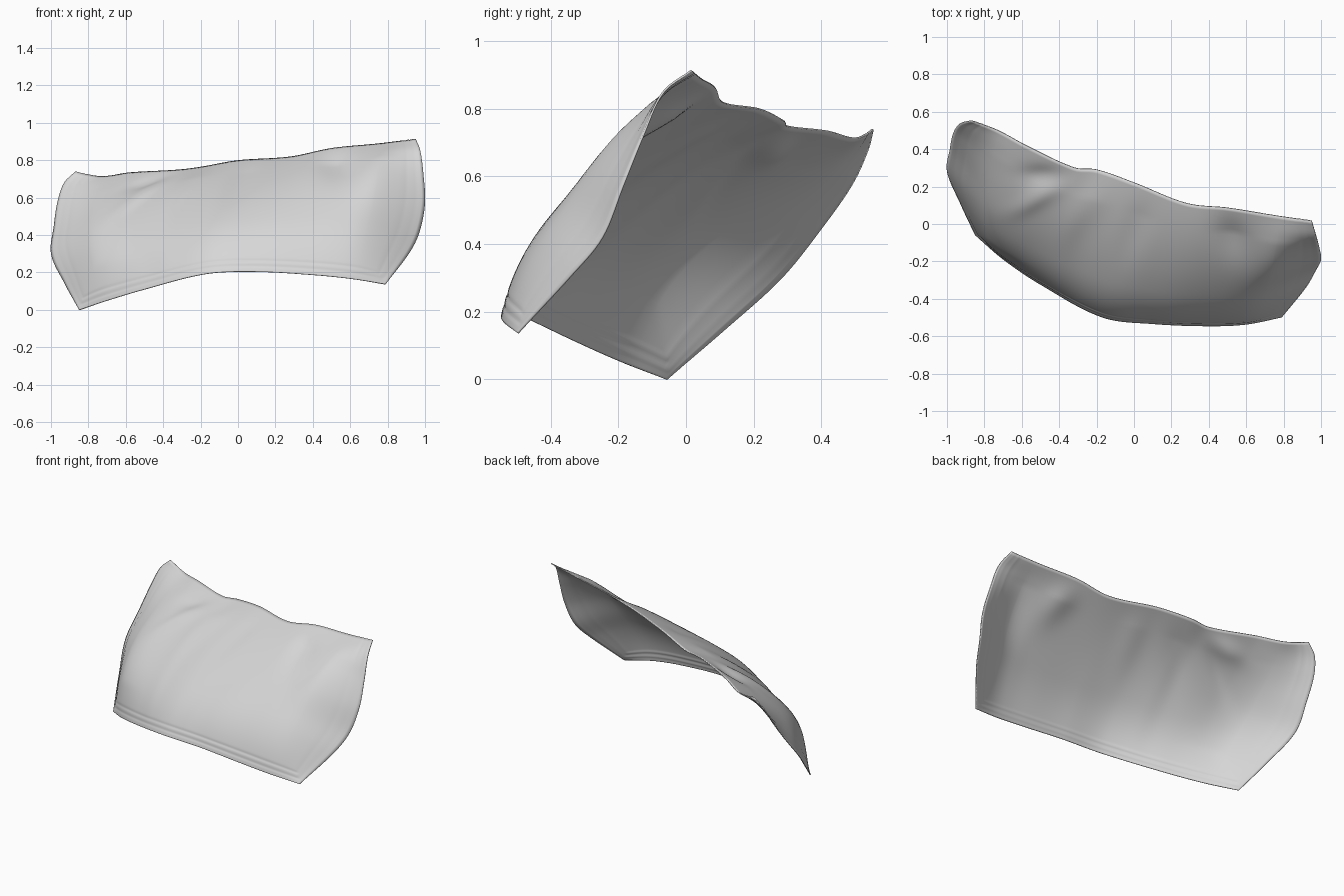
import bpy, bmesh, math
from mathutils import Vector
from mathutils.geometry import interpolate_bezier

if "Cube" in bpy.data.objects:
    bpy.data.objects.remove(bpy.data.objects["Cube"])

# Boundary curves of the cloth panel
BOTTOM = [(-.85, -.06, .0), (-.7, -.19, .05), (-.5, -.325, .11), (-.17, -.5, .193),
          (.1, -.535, .204), (.4, -.547, .187), (.6, -.538, .167), (.79, -.5, .138)]
TOP = [(-.87, .55, .74), (-.73, .5, .715), (-.58, .42, .735), (-.32, .3, .75),
       (-.2, .29, .765), (0, .22, .80), (.28, .11, .82), (.5, .085, .865),
       (.75, .045, .89), (.95, .015, .915)]
LEFT = [(-.85, -.06, .0), (-.93, .11, .145), (-1, .28, .3), (-.985, .4, .45),
        (-.965, .49, .58), (-.93, .535, .68), (-.87, .55, .74)]
RIGHT = [(.79, -.5, .138), (.92, -.34, .31), (.972, -.25, .42), (1, -.19, .57),
         (.992, -.13, .72), (.975, -.07, .85), (.95, .015, .915)]


def sampler(points):
    """Smooth curve through the points, evaluated by arc length 0..1."""
    p = [Vector(q) for q in points]
    p = [2 * p[0] - p[1]] + p + [2 * p[-1] - p[-2]]
    dense = []
    for a, b, c, d in zip(p, p[1:], p[2:], p[3:]):
        k = (c - b).length / 3
        t0 = (c - a).normalized() * k
        t1 = (d - b).normalized() * k
        dense += interpolate_bezier(b, b + t0, c - t1, c, 16)[:-1]
    dense.append(p[-2])
    run = [0]
    for a, b in zip(dense, dense[1:]):
        run.append(run[-1] + (b - a).length)

    def at(t):
        s = t * run[-1]
        i = 0
        while i < len(run) - 2 and run[i + 1] < s:
            i += 1
        return dense[i].lerp(dense[i + 1], (s - run[i]) / (run[i + 1] - run[i]))
    return at


bottom, top, left, right = map(sampler, (BOTTOM, TOP, LEFT, RIGHT))
OUT = Vector((-.25, -.69, .68))

# Soft folds: u, v, angle, half length, half width, height
FOLDS = [(.22, .72, .9, .22, .05, .015), (.24, .9, .6, .16, .06, -.025),
         (.37, .8, 1.2, .25, .09, .014), (.52, .75, 1.4, .25, .08, -.01),
         (.79, .84, 1.9, .18, .09, -.022),
         # Fuller lobes beside the two side hems
         (.11, .42, 1.5, .34, .2, .034), (.93, .68, 1.5, .28, .13, .028)]


def seam(d):
    """Hem relief: two stitched grooves parallel to the edge."""
    return sum(-.003 * math.exp(-((d - c) / .007) ** 2) for c in (.03, .06))


def surface(u, v):
    b, t = bottom(u), top(u)
    p = b.lerp(t, v)
    # Side edges bow outwards and blend into the panel
    for edge, e, d in ((left, LEFT, u), (right, RIGHT, 1 - u)):
        w = max(0, 1 - d / .19) ** 2
        if w:
            p += (edge(v) - Vector(e[0]).lerp(Vector(e[-1]), v)) * w
    # Overall bulge, full just inside the hem
    side = 1 - max(0, 1 - min(u, 1 - u) / .13) ** 2.2
    rise = (1 - (1 - min(1, v / .38)) ** 2.3) * (1 - max(0, (v - .38) / .62) ** 2)
    h = .095 * side * rise
    fade = min(1, u * 11, (1 - u) * 11, v * 5) * min(1, (1 - v) * 6)
    for fu, fv, a, l, wd, amp in FOLDS:
        x, y = (u - fu) * 2, v - fv
        along = x * math.cos(a) + y * math.sin(a)
        across = y * math.cos(a) - x * math.sin(a)
        h += fade * amp * math.exp(-(along / l) ** 2 - (across / wd) ** 2)
    h += seam(min(u * 2, (1 - u) * 2, v * .95))
    return p + OUT * h


def spaced(n, dense_end):
    """Parameters with extra rows inside the hem."""
    fine = [i * .09 / 16 for i in range(16)]
    end = [1 - f for f in reversed(fine)] if dense_end else [1]
    stop = .91 if dense_end else 1
    mid = [.09 + (stop - .09) * i / n for i in range(n + (1 if dense_end else 0))]
    return fine + mid + end


# Draped panel
us, vs = spaced(70, True), spaced(44, False)
bm = bmesh.new()
grid = [[bm.verts.new(surface(u, v)) for u in us] for v in vs]
for r0, r1 in zip(grid, grid[1:]):
    for i in range(len(us) - 1):
        bm.faces.new((r0[i], r0[i + 1], r1[i + 1], r1[i]))
mesh = bpy.data.meshes.new("draped_panel")
bm.to_mesh(mesh)
bm.free()
panel = bpy.data.objects.new("draped_panel", mesh)
bpy.context.collection.objects.link(panel)

cloth = bpy.data.materials.new("light grey cloth")
cloth.diffuse_color = (.68, .68, .68, 1)
cloth.use_nodes = True
cloth.node_tree.nodes["Principled BSDF"].inputs["Base Color"].default_value = cloth.diffuse_color
mesh.materials.append(cloth)

# Thin cloth thickness, inwards only
solid = panel.modifiers.new("thickness", "SOLIDIFY")
solid.thickness = .006
solid.offset = -1

bpy.context.view_layer.objects.active = panel
panel.select_set(True)
bpy.ops.object.shade_smooth_by_angle(angle=math.radians(50))
